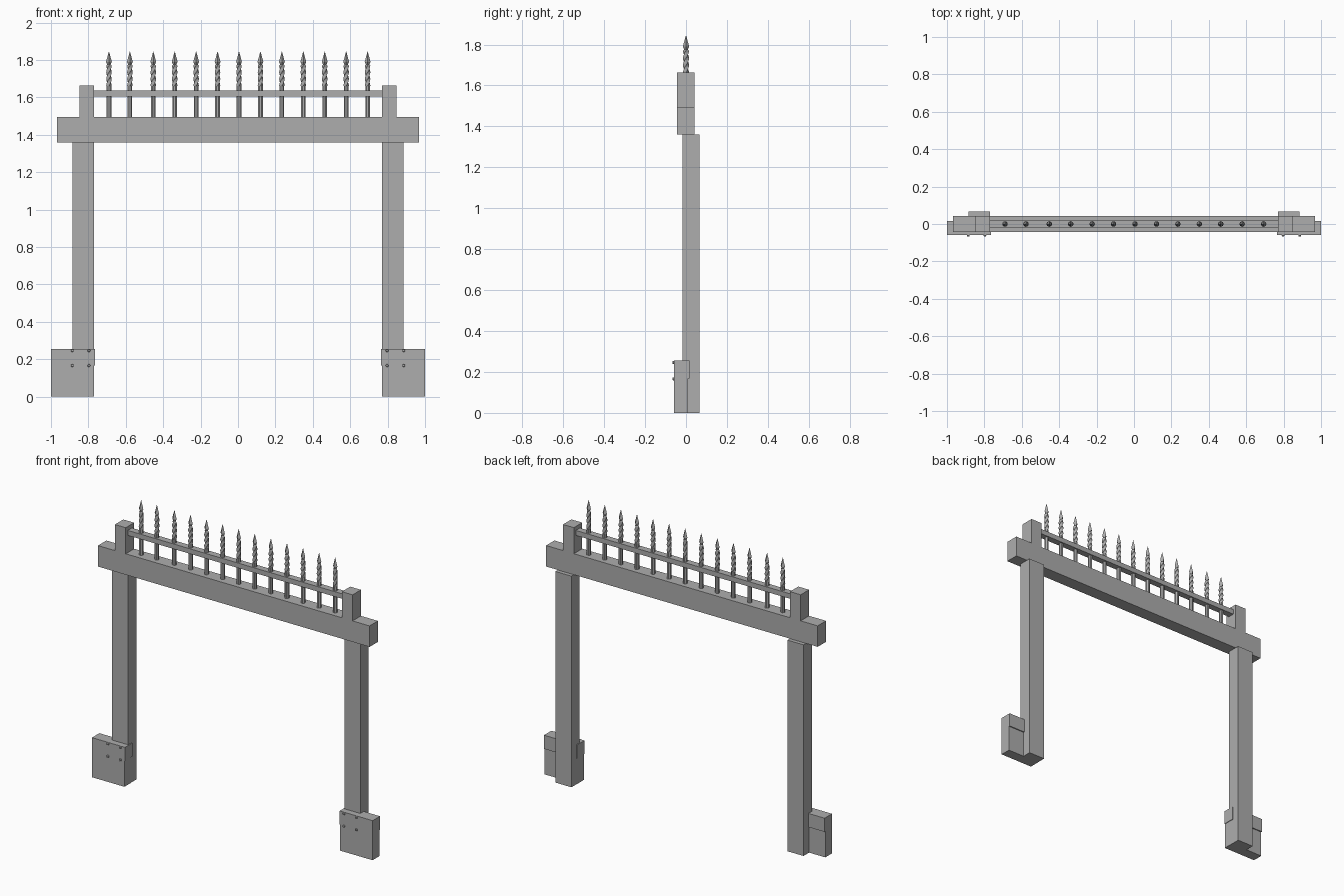
import bpy, bmesh
from math import pi, cos, sin
from mathutils import Matrix

cube = bpy.data.objects.get("Cube")
if cube:
    bpy.data.objects.remove(cube, do_unlink=True)

grey = bpy.data.materials.new("grey")
grey.use_nodes = True
COLOR = (0.42, 0.42, 0.42, 1)
grey.diffuse_color = COLOR
grey.node_tree.nodes["Principled BSDF"].inputs["Base Color"].default_value = COLOR


def finish(name, bm):
    bmesh.ops.recalc_face_normals(bm, faces=bm.faces)
    mesh = bpy.data.meshes.new(name)
    bm.to_mesh(mesh)
    bm.free()
    mesh.materials.append(grey)
    obj = bpy.data.objects.new(name, mesh)
    bpy.context.collection.objects.link(obj)
    return obj


def box(name, x, y, z):
    """Box between the (low, high) pairs on each axis."""
    bm = bmesh.new()
    bmesh.ops.create_cube(bm, size=1)
    for v in bm.verts:
        v.co = [(lo + hi) / 2 + c * (hi - lo) for c, (lo, hi) in zip(v.co, (x, y, z))]
    return finish(name, bm)


def loft(bm, rings, sides):
    """Skin stacked rings given as (z, radius, rotation)."""
    loops = [[bm.verts.new((r * cos(a + 2 * pi * i / sides),
                            r * sin(a + 2 * pi * i / sides), z))
              for i in range(sides)] for z, r, a in rings]
    for low, high in zip(loops, loops[1:]):
        for i in range(sides):
            j = (i + 1) % sides
            bm.faces.new((low[i], low[j], high[j], high[i]))
    bm.faces.new(loops[0])
    bm.faces.new(loops[-1])


BEAM_Y = (-0.043, 0.042)
BEAM_TOP = 1.495

# Lintel beam and the thin rail above it
box("beam", (-0.968, 0.968), BEAM_Y, (1.36, BEAM_TOP))
box("rail", (-0.77, 0.77), (-0.021, 0.021), (1.605, 1.637))

# Mirrored parts of each side
for side, s in (("left", 1), ("right", -1)):
    def span(a, b):
        return tuple(sorted((s * a, s * b)))

    box(side + "_post", span(0.77, 0.884), (-0.018, 0.067), (0, 1.36))
    box(side + "_stub_post", span(0.77, 0.847), BEAM_Y, (BEAM_TOP, 1.663))
    box(side + "_foot_lower", span(0.769, 1.0), (-0.058, 0.01), (0, 0.167))
    box(side + "_foot_upper", span(0.765, 1.0), (-0.058, 0.017), (0.167, 0.255))

    # Bolt heads on the front of the foot
    bm = bmesh.new()
    for x in (0.797, 0.886):
        for z in (0.166, 0.246):
            place = Matrix.Translation((s * x, -0.06, z)) @ Matrix.Rotation(pi / 2, 4, "X")
            bmesh.ops.create_cone(bm, cap_ends=True, segments=8, radius1=0.009,
                                  radius2=0.006, depth=0.013, matrix=place)
    finish(side + "_foot_bolts", bm)

# Spiked bar: round shaft, twisted square neck, spear tip
bm = bmesh.new()
loft(bm, [(BEAM_TOP, 0.0135, pi / 8), (1.662, 0.0135, pi / 8)], 8)
STEPS = 12
neck = [(1.662 + 0.108 * i / STEPS, 0.0145, i * pi / 8) for i in range(STEPS + 1)]
turn = neck[-1][2]
loft(bm, neck + [(1.776, 0.009, turn), (1.79, 0.0155, turn), (1.845, 0.0006, turn)], 4)
spike = finish("spike_1", bm)
spacing = 0.1146
positions = [-0.69, -0.578] + [-0.453 + spacing * i for i in range(11)]
spike.location.x = positions[0]
for n, x in enumerate(positions[1:], 2):
    copy = spike.copy()
    copy.name = f"spike_{n}"
    copy.location.x = x
    bpy.context.collection.objects.link(copy)
